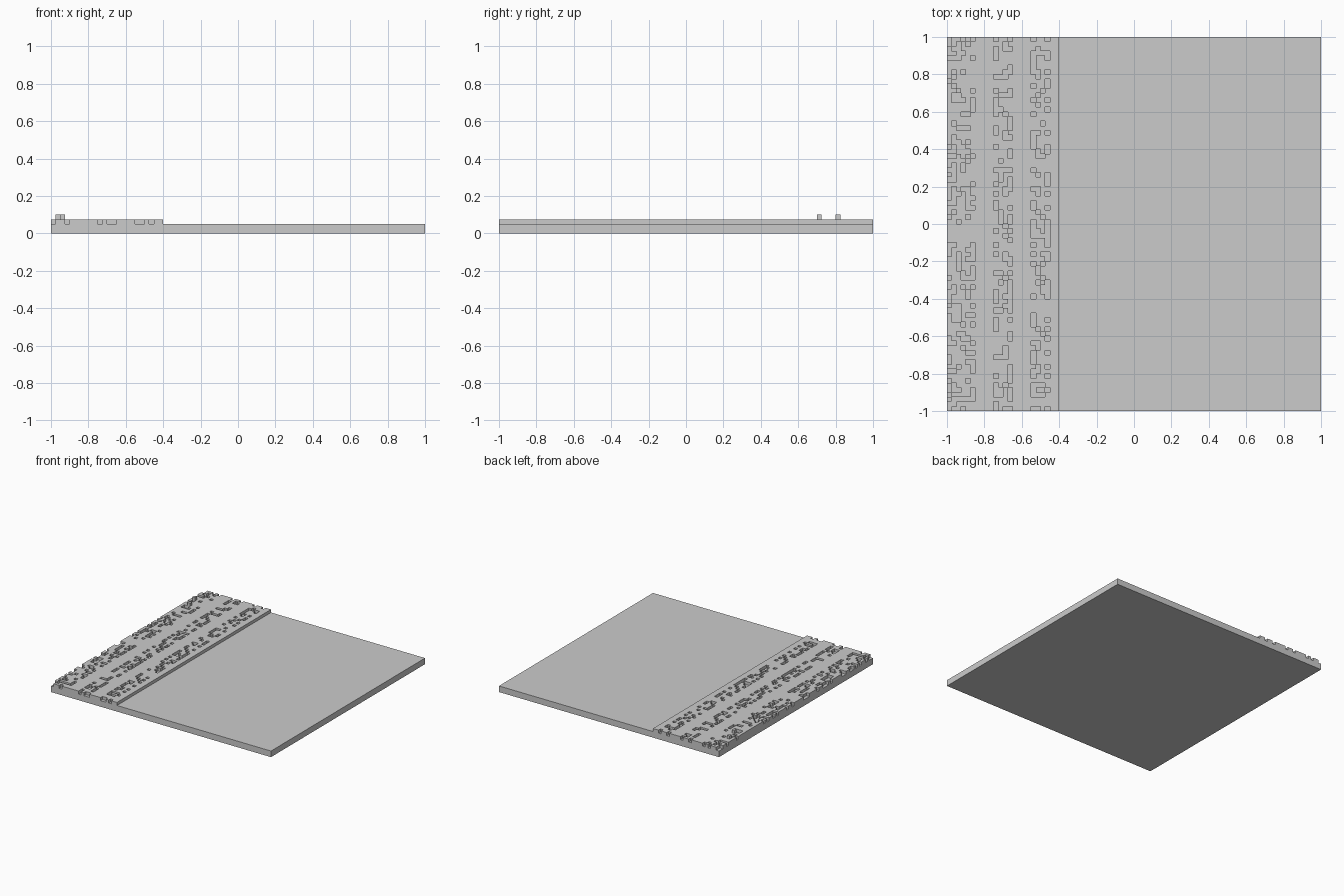
import bpy, bmesh, random
from mathutils import Matrix, Vector

random.seed(7)
if "Cube" in bpy.data.objects:
    bpy.data.objects.remove(bpy.data.objects["Cube"], do_unlink=True)

CELL = 0.025            # edge of one block
ROWS, COLS = 80, 24     # raised strip, in blocks
BASE = 2 * CELL

stone = bpy.data.materials.new("plain_grey")
stone.use_nodes = True
grey = (0.6, 0.6, 0.6, 1)
stone.diffuse_color = grey
stone.node_tree.nodes["Principled BSDF"].inputs["Base Color"].default_value = grey


def finish(name, bm):
    bmesh.ops.recalc_face_normals(bm, faces=bm.faces)
    mesh = bpy.data.meshes.new(name)
    bm.to_mesh(mesh)
    bm.free()
    mesh.materials.append(stone)
    bpy.context.collection.objects.link(bpy.data.objects.new(name, mesh))


def box(name, size, centre):
    bm = bmesh.new()
    matrix = Matrix.Translation(centre) @ Matrix.Diagonal((*size, 1))
    bmesh.ops.create_cube(bm, size=1, matrix=matrix)
    finish(name, bm)


# Flat slab
box("base_slab", (2, 2, BASE), (0, 0, BASE / 2))

# Pits run in three bands along the strip, each column with its own density
density = {0: .3, 1: .3, 2: .3, 3: .3, 4: .25, 5: .35,
           10: .4, 11: .22, 12: .25, 13: .4,
           18: .4, 19: .3, 20: .15, 21: .4}
pits = {(c, r) for c, d in density.items() for r in range(ROWS)
        if random.random() < d}

# Notches that open on the front and back edges
front_notches = {0, 3, 10, 12, 13, 18, 19, 21}
back_notches = {0, 3, 5, 10, 13, 18, 21}
pits = {p for p in pits if 0 < p[1] < ROWS - 1}
pits |= {(c, 0) for c in front_notches} | {(c, ROWS - 1) for c in back_notches}

# Two single blocks standing on the strip
bumps = {(1, 72), (2, 68)}
pits -= bumps

# Raised strip: lift every cell that is not a pit
bm = bmesh.new()
bmesh.ops.create_grid(bm, x_segments=COLS, y_segments=ROWS, size=1,
                      matrix=Matrix.Translation((COLS * CELL / 2 - 1, 0, BASE))
                      @ Matrix.Diagonal((COLS * CELL / 2, 1, 1, 1)))


def cell_of(face):
    p = face.calc_center_median()
    return int((p.x + 1) / CELL), int((p.y + 1) / CELL)


solid = [f for f in bm.faces if cell_of(f) not in pits]
lifted = bmesh.ops.extrude_face_region(bm, geom=solid)["geom"]
bmesh.ops.translate(bm, vec=Vector((0, 0, CELL)),
                    verts=[v for v in lifted if isinstance(v, bmesh.types.BMVert)])
floor = [f for f in bm.faces if all(v.co.z < BASE + CELL / 2 for v in f.verts)]
bmesh.ops.delete(bm, geom=floor, context='FACES')
finish("raised_strip", bm)

# Bump blocks
for i, (c, r) in enumerate(sorted(bumps)):
    box("bump_block_%d" % i, (CELL, CELL, CELL),
        ((c + .5) * CELL - 1, (r + .5) * CELL - 1, BASE + 1.5 * CELL))
